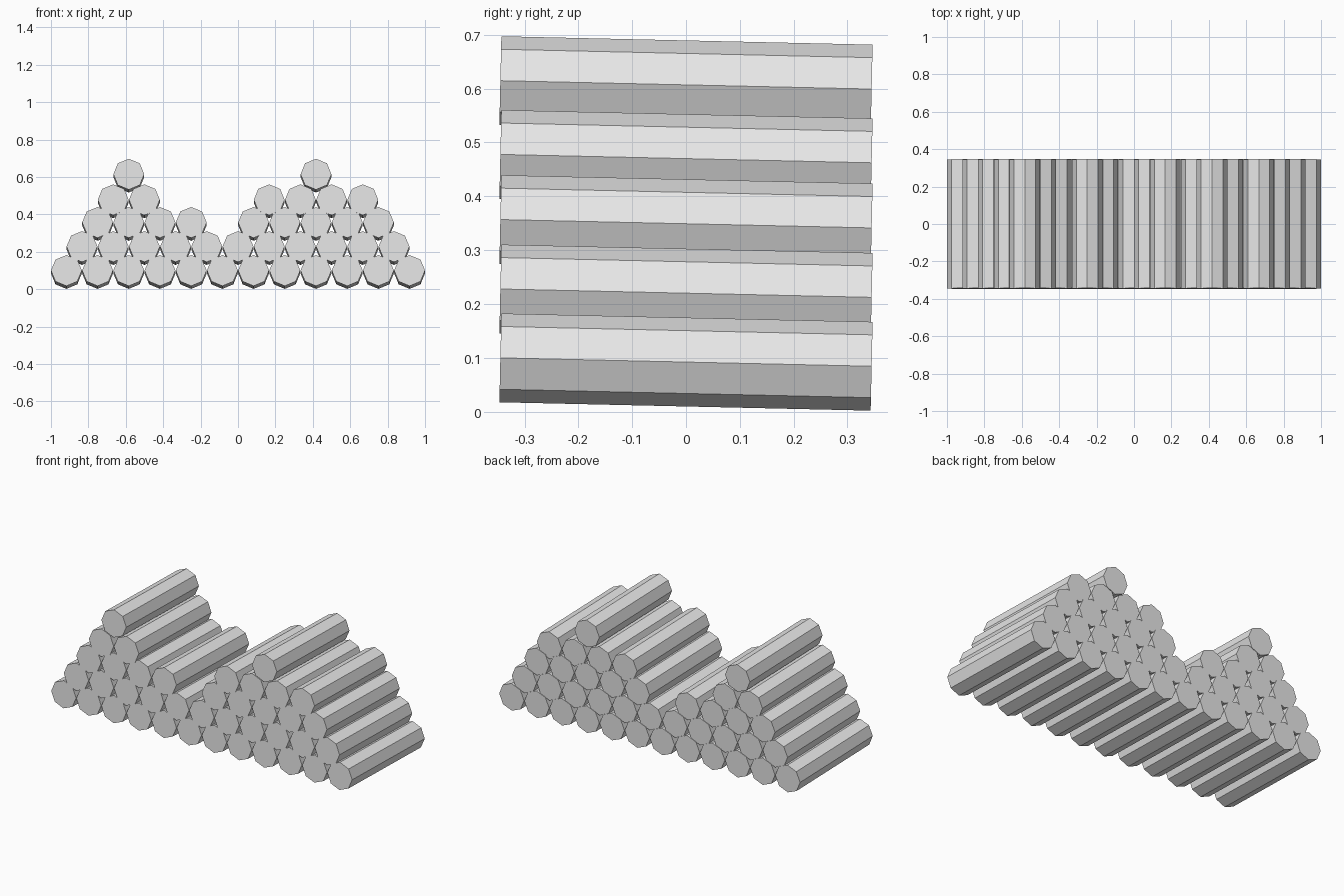
import bpy
import math

cube = bpy.data.objects.get("Cube")
if cube:
    bpy.data.objects.remove(cube, do_unlink=True)

RADIUS = 0.0825
LENGTH = 0.69
PITCH = (2 - 2 * RADIUS) / 11      # spacing between neighbouring logs
TILT = math.radians(-1.29)         # the whole stack leans slightly to the back

grey = bpy.data.materials.new("plain grey")
grey.use_nodes = True
colour = (0.8, 0.8, 0.8, 1)
grey.diffuse_color = colour
grey.node_tree.nodes["Principled BSDF"].inputs["Base Color"].default_value = colour

# One eight-sided log, lying along y with a corner pointing up
bpy.ops.mesh.primitive_cylinder_add(vertices=8, radius=RADIUS, depth=LENGTH,
                                    rotation=(math.pi / 2, 0, 0))
template = bpy.context.object
bpy.ops.object.transform_apply(rotation=True)
log_mesh = template.data
log_mesh.name = "log"
log_mesh.materials.append(grey)
bpy.data.objects.remove(template, do_unlink=True)

# Each layer: centre height and the slots filled, counted from the right end
layers = [
    (0.092, range(12)),
    (0.220, range(11)),
    (0.349, [0, 1, 2, 3, 5, 6, 7, 8, 9]),
    (0.470, [0, 1, 5, 6, 7, 8]),
    (0.607, [0, 6]),
]

# Stack the layers, each shifted by half a log
for row, (height, slots) in enumerate(layers):
    for slot in slots:
        log = bpy.data.objects.new(f"log_layer{row + 1}_{slot + 1}", log_mesh)
        log.location = (-1 + RADIUS + PITCH * (slot + row / 2), 0, height)
        log.rotation_euler.x = TILT
        bpy.context.collection.objects.link(log)
